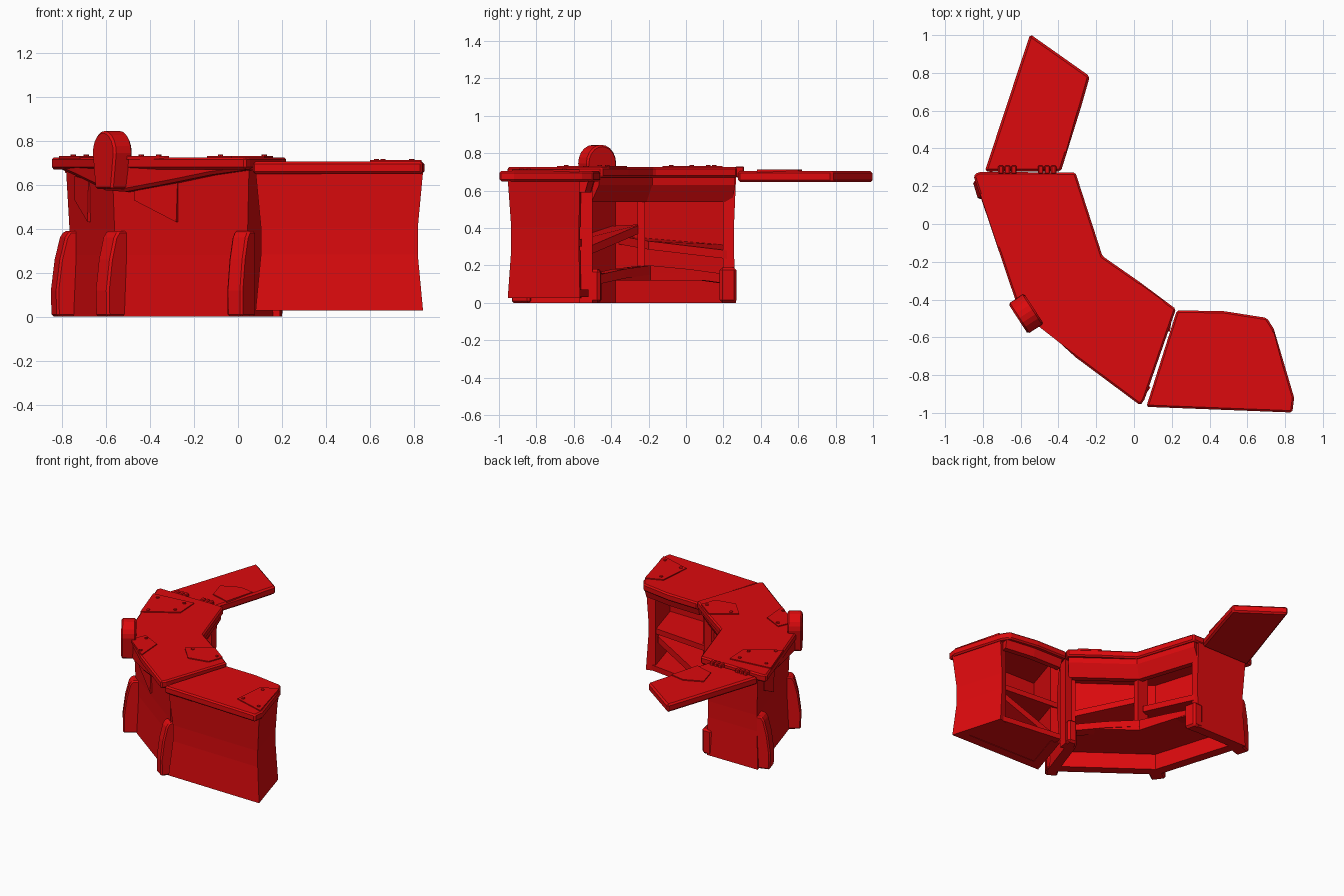
import bpy, bmesh, math
from mathutils import Vector

cube = bpy.data.objects.get("Cube")
if cube:
    bpy.data.objects.remove(cube, do_unlink=True)

red = bpy.data.materials.new("red paint")
red.use_nodes = True
red.diffuse_color = (0.72, 0.003, 0.004, 1)
red.node_tree.nodes["Principled BSDF"].inputs["Base Color"].default_value = red.diffuse_color


def loft(name, rings, bevel=0.0):
    """Closed solid through a row of rings, capped at both ends."""
    bm = bmesh.new()
    rows = [[bm.verts.new(p) for p in ring] for ring in rings]
    n = len(rows[0])
    for a, b in zip(rows, rows[1:]):
        for i in range(n):
            j = (i + 1) % n
            bm.faces.new((a[i], a[j], b[j], b[i]))
    bm.faces.new(rows[0])
    bm.faces.new(rows[-1])
    bmesh.ops.recalc_face_normals(bm, faces=bm.faces)
    mesh = bpy.data.meshes.new(name)
    bm.to_mesh(mesh)
    bm.free()
    mesh.materials.append(red)
    ob = bpy.data.objects.new(name, mesh)
    bpy.context.collection.objects.link(ob)
    if bevel:
        mod = ob.modifiers.new("edge", "BEVEL")
        mod.width = bevel
        mod.segments = 1
        mod.limit_method = "ANGLE"
    return ob


def slab(name, outline, low, high, bevel=0.0):
    return loft(name, [[(x, y, z) for x, y in outline] for z in (low, high)], bevel)


def tilted(name, points, thick):
    """Board whose corners each have their own height."""
    return loft(name, [[(x, y, z - t) for x, y, z in points] for t in (thick, 0)])


def offset(path, i, d):
    """Mitred shift of path point i to the left by d."""
    normals = []
    for a, b in ((i - 1, i), (i, i + 1)):
        if a >= 0 and b < len(path):
            t = (Vector(path[b]) - Vector(path[a])).normalized()
            normals.append(Vector((-t.y, t.x)))
    m = sum(normals, Vector((0, 0))).normalized()
    return Vector(path[i]) + m * d / m.dot(normals[0])


def sweep(name, path, section):
    """Section of (inset, height) pairs carried along a plan path."""
    rings = []
    for i in range(len(path)):
        pairs = section(i) if callable(section) else section
        rings.append([(*offset(path, i, d), z) for d, z in pairs])
    return loft(name, rings)


def fin(name, at, angle, profile, width):
    """Profile of (outward, height) pairs given a width, facing a plan angle."""
    out = Vector((math.cos(angle), math.sin(angle)))
    side = Vector((-out.y, out.x))
    rings = []
    for s in (-width / 2, width / 2):
        rings.append([(*(Vector(at) + out * d + side * s), z) for d, z in profile])
    return loft(name, rings, 0.01)


# Counter tops
main_top = [(-0.85, 0.255), (-0.825, 0.275), (-0.31, 0.273), (-0.167, -0.17), (0.03, -0.307),
            (0.222, -0.45), (0.055, -0.93), (0.033, -0.96), (-0.31, -0.705), (-0.622, -0.42)]
side_top = [(0.065, -0.968), (0.227, -0.457), (0.48, -0.462), (0.703, -0.497),
            (0.74, -0.555), (0.848, -0.92), (0.838, -0.998)]
flap = [(-0.79, 0.278), (-0.55, 1.005), (-0.234, 0.782), (-0.277, 0.63), (-0.387, 0.278)]
slab("main_counter_top", main_top, 0.67, 0.725, 0.01)
slab("side_counter_top", side_top, 0.65, 0.705, 0.01)
slab("flap_counter_top", flap, 0.645, 0.705, 0.012)

# Curved-in walls
def wall_section(bottom, top, waist):
    mid = bottom + (top - bottom) * 0.5
    return [(0, bottom), (waist, mid - 0.06), (waist, mid + 0.06), (0, top),
            (0.07, top), (0.07, bottom)]

main_path = [(-0.36, 0.268), (-0.783, 0.268), (-0.572, -0.42), (0.05, -0.88), (0.17, -0.53)]
side_path = [(0.2, -0.56), (0.08, -0.938), (0.842, -0.953), (0.73, -0.567)]
sweep("main_wall", main_path, wall_section(0, 0.68, 0.012))
sweep("side_wall", side_path, wall_section(0.027, 0.66, 0.018))

# Drooping outer fascia, deepest at the corner
fascia_path = [(-0.837, 0.255), (-0.735, -0.08), (-0.612, -0.42), (-0.52, -0.512),
               (-0.31, -0.687), (-0.13, -0.817), (0.035, -0.937)]
drops = [0.68, 0.635, 0.575, 0.568, 0.608, 0.645, 0.668]
sweep("outer_fascia", fascia_path,
      lambda i: [(0, 0.69), (0, drops[i] + 0.015), (0.012, drops[i]), (0.09, drops[i]), (0.09, 0.69)])

# Inner aprons
sweep("inner_apron", [(0.2, -0.465), (-0.18, -0.18), (-0.325, 0.263)],
      [(0, 0.69), (0, 0.63), (0.05, 0.54), (0.09, 0.54), (0.09, 0.69)])
sweep("side_apron", [(0.71, -0.52), (0.48, -0.49), (0.24, -0.485)],
      [(0, 0.66), (0.02, 0.59), (0.06, 0.59), (0.06, 0.66)])

# Floors and the arched sill
slab("main_floor", [(-0.34, 0.24), (-0.74, 0.24), (-0.55, -0.40), (0.04, -0.84),
                    (0.16, -0.48), (-0.21, -0.19)], 0.12, 0.16)
sill_heights = [0.15, 0.18, 0.2, 0.18, 0.15]
sweep("arched_sill", [(0.16, -0.465), (-0.02, -0.33), (-0.21, -0.19), (-0.275, 0.02), (-0.34, 0.24)],
      lambda i: [(0, sill_heights[i]), (0, sill_heights[i] - 0.05),
                 (0.08, sill_heights[i] - 0.05), (0.08, sill_heights[i])])
slab("side_floor", [(0.12, -0.92), (0.23, -0.52), (0.71, -0.58), (0.80, -0.93)], 0.03, 0.07)

# Posts, feet and the divider
slab("junction_post", [(0.11, -0.55), (0.14, -0.50), (0.2, -0.50), (0.19, -0.57)], 0, 0.69)
slab("junction_foot", [(0.08, -0.53), (0.14, -0.45), (0.205, -0.46), (0.18, -0.56)], 0, 0.18, 0.015)
slab("end_foot", [(-0.40, 0.18), (-0.40, 0.27), (-0.32, 0.27), (-0.30, 0.18)], 0, 0.19, 0.015)
slab("divider", [(-0.22, -0.26), (-0.22, -0.22), (-0.31, -0.22), (-0.31, -0.26)], 0.16, 0.68)

# Shelves
tilted("end_shelf", [(-0.25, -0.20, 0.33), (-0.36, 0.22, 0.28), (-0.73, 0.22, 0.31),
                     (-0.54, -0.37, 0.36)], 0.045)
tilted("front_shelf", [(-0.24, -0.24, 0.42), (0.11, -0.52, 0.30), (0.03, -0.80, 0.28),
                       (-0.52, -0.41, 0.41)], 0.045)
tilted("side_shelf", [(0.22, -0.56, 0.34), (0.69, -0.60, 0.34), (0.78, -0.92, 0.34),
                      (0.13, -0.91, 0.34)], 0.04)
tilted("leaning_board", [(0.28, -0.57, 0.10), (0.66, -0.61, 0.28), (0.72, -0.84, 0.28),
                         (0.22, -0.82, 0.10)], 0.05)

# Outer buttresses
buttress = [(-0.04, 0), (0.075, 0), (0.078, 0.12), (0.06, 0.26), (0.035, 0.36), (0.015, 0.39), (-0.04, 0.39)]
for label, at, degrees, width in (("end", (-0.765, 0.2), 197, 0.10), ("corner", (-0.56, -0.43), 216, 0.10),
                                  ("front", (0.025, -0.85), 236, 0.085)):
    fin(label + "_buttress", at, math.radians(degrees), buttress, width)

# Rounded tongue clamped over the corner
arc = [(0.095 * math.cos(a), 0.745 + 0.1 * math.sin(a))
       for a in (math.pi * k / 10 for k in range(11))]
tongue = [(0.07, 0.58)] + arc + [(-0.07, 0.58)]
fin("corner_tongue", (-0.572, -0.475), math.radians(-57), tongue, 0.1)

# Bolted plates on the tops
plates = {
    "end_plate": ([(-0.815, 0.16), (-0.50, 0.195), (-0.49, 0.02), (-0.72, -0.125)], 0.725,
                  [(-0.75, 0.12), (-0.55, 0.15), (-0.54, 0.03), (-0.69, -0.08)]),
    "corner_plate": ([(-0.47, -0.42), (-0.33, -0.49), (-0.315, -0.69), (-0.52, -0.53)], 0.725,
                     [(-0.44, -0.46), (-0.36, -0.64)]),
    "inner_plate": ([(-0.14, -0.43), (0.03, -0.315), (0.16, -0.41), (0.12, -0.52), (-0.03, -0.55)],
                    0.725, [(-0.08, -0.42), (0.12, -0.42)]),
    "side_plate": ([(0.62, -0.62), (0.74, -0.57), (0.835, -0.93), (0.60, -0.86)], 0.705,
                   [(0.66, -0.65), (0.63, -0.84), (0.79, -0.88)]),
    "flap_plate": ([(-0.54, 0.56), (-0.41, 0.62), (-0.30, 0.60), (-0.36, 0.38), (-0.50, 0.42)], 0.705, []),
}
for name, (outline, z, bolts) in plates.items():
    slab(name, outline, z - 0.01, z + 0.007)
    for x, y in bolts:
        ring = [(x + 0.012 * math.cos(k * math.pi / 4), y + 0.012 * math.sin(k * math.pi / 4))
                for k in range(8)]
        slab(name + "_bolt", ring, z, z + 0.013)

# Hinges joining the flap
for hinge_x in (-0.67, -0.46):
    for k in (-1, 0, 1):
        x = hinge_x + k * 0.034
        slab("hinge_knuckle", [(x - 0.015, 0.265), (x + 0.015, 0.265), (x + 0.015, 0.31),
                               (x - 0.015, 0.31)], 0.67, 0.73, 0.006)

# Patch plates on the outer wall
def patch(name, start, end, points):
    a, b = Vector(start), Vector(end)
    t = (b - a).normalized()
    out = Vector((t.y, -t.x))
    loft(name, [[(*(a.lerp(b, f) + out * d), z) for f, z in points] for d in (-0.03, 0.003)])

patch("front_patch", main_path[2], main_path[3], [(0.16, 0.53), (0.47, 0.43), (0.48, 0.62), (0.16, 0.62)])
patch("end_patch", main_path[1], main_path[2], [(0.2, 0.53), (0.48, 0.43), (0.5, 0.62), (0.2, 0.64)])
